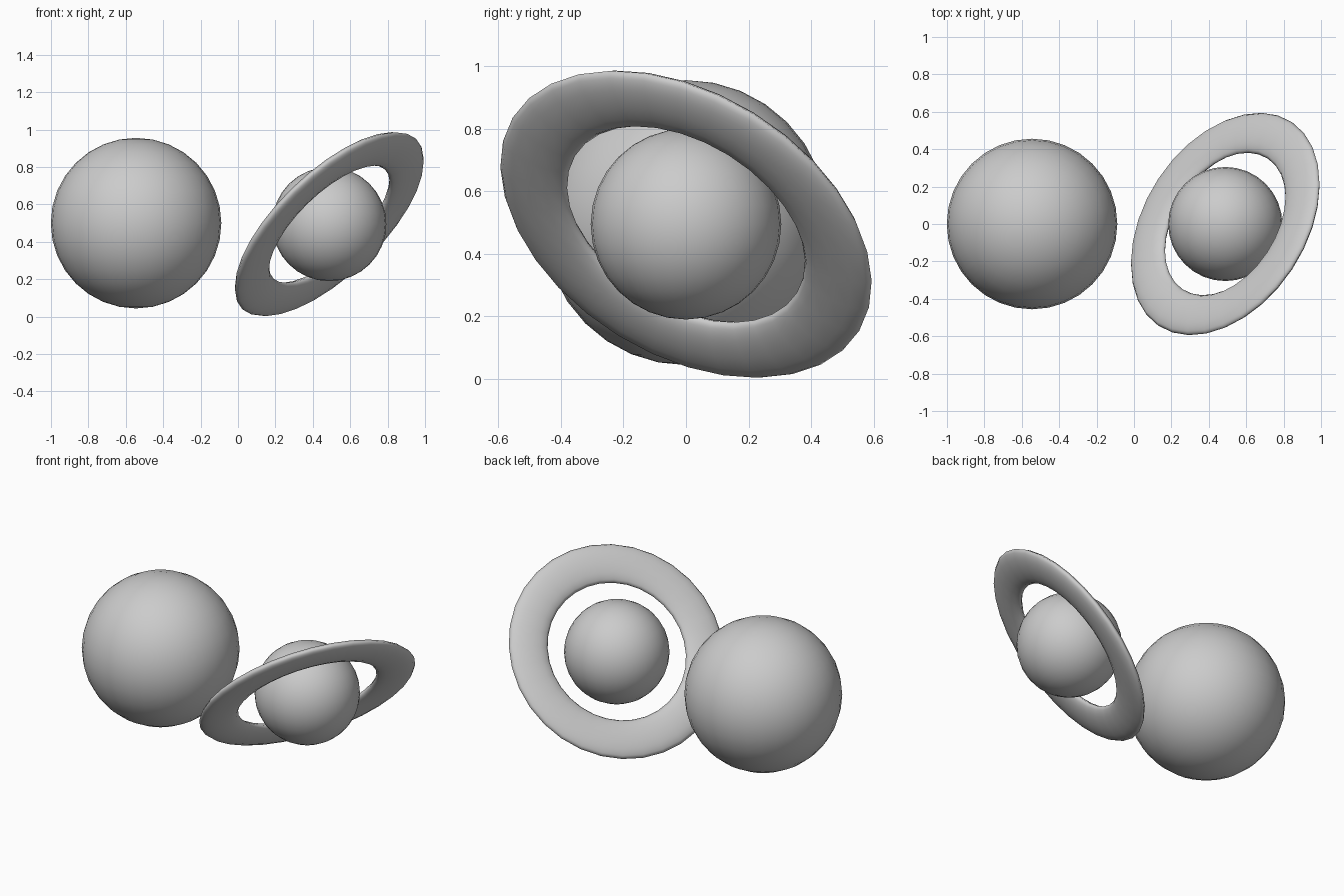
import bpy
from mathutils import Vector

if "Cube" in bpy.data.objects:
    bpy.data.objects.remove(bpy.data.objects["Cube"])

grey = bpy.data.materials.new("plain grey")
grey.diffuse_color = (0.6, 0.6, 0.6, 1)
grey.use_nodes = True
grey.node_tree.nodes["Principled BSDF"].inputs["Base Color"].default_value = grey.diffuse_color


def finish(name):
    ob = bpy.context.object
    ob.name = name
    ob.data.materials.append(grey)
    bpy.ops.object.shade_smooth()
    return ob


def ball(name, x, z, radius):
    bpy.ops.mesh.primitive_uv_sphere_add(segments=32, ring_count=16,
                                         radius=radius, location=(x, 0, z))
    return finish(name)


# Large plain planet and smaller ringed planet
ball("large_planet", -0.545, 0.5, 0.456)
ball("small_planet", 0.488, 0.495, 0.305)

# Tilted ring: a torus flattened along its axis
bpy.ops.mesh.primitive_torus_add(major_segments=32, minor_segments=12,
                                 major_radius=0.534, minor_radius=0.117,
                                 location=(0.488, 0, 0.495))
ring = finish("planet_ring")
ring.scale = (1, 1, 0.33)
axis = Vector((-0.633, 0.408, 0.657))
ring.rotation_euler = Vector((0, 0, 1)).rotation_difference(axis).to_euler()
